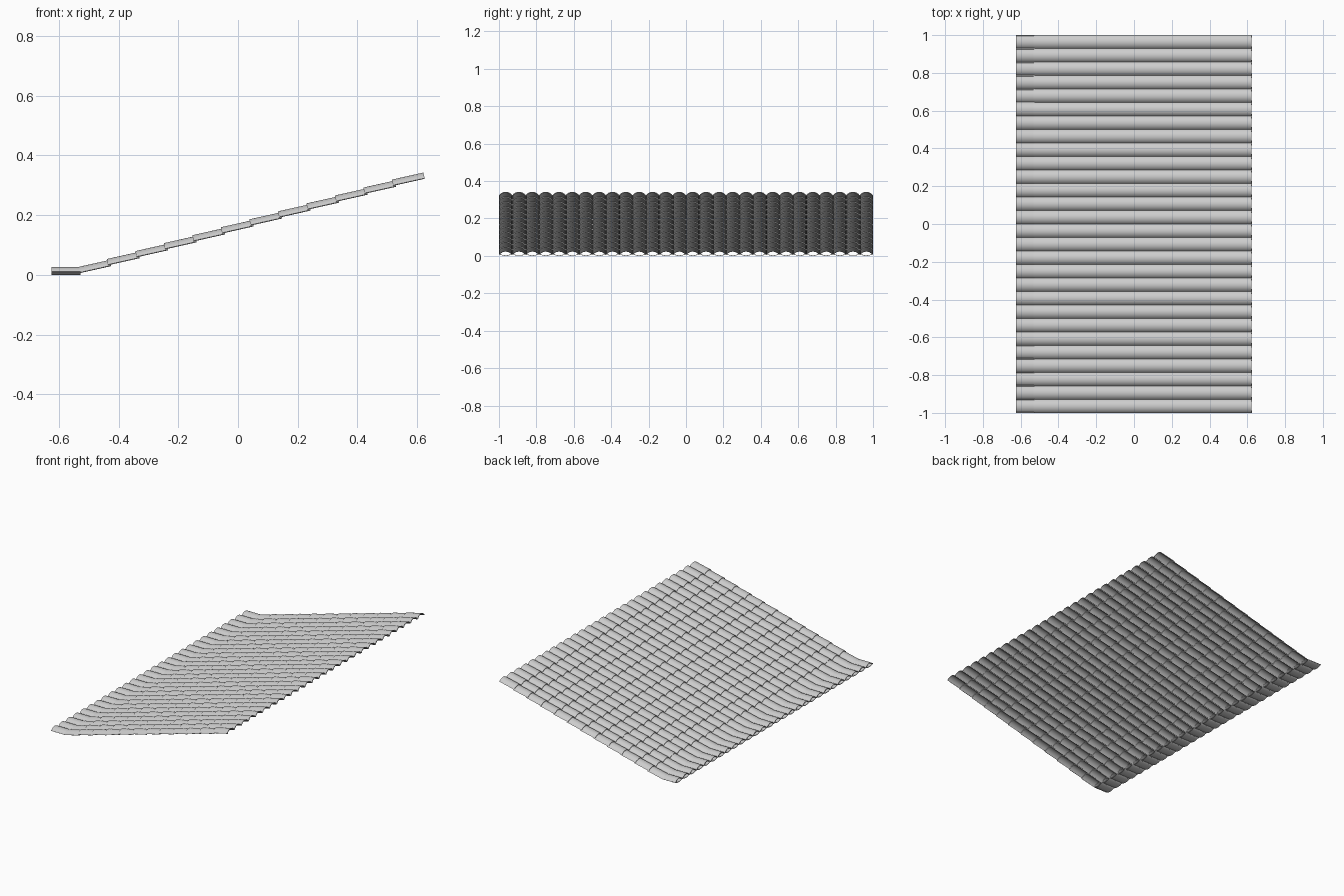
import bpy
import bmesh
import math

cube = bpy.data.objects.get("Cube")
if cube:
    bpy.data.objects.remove(cube, do_unlink=True)

COLUMNS = 28
WIDTH = 2.0 / COLUMNS
ROWS = 12
PITCH = 0.0955
RISE = 0.0266
TILT = 0.22
HEIGHT = 0.019

clay = bpy.data.materials.new("light_grey_tile")
clay.use_nodes = True
colour = (0.6, 0.6, 0.6, 1)
clay.diffuse_color = colour
clay.node_tree.nodes["Principled BSDF"].inputs["Base Color"].default_value = colour


def arch_profile(height, thickness, segments=10):
    """Closed cross-section of a barrel tile, standing on zero."""
    half = WIDTH / 2
    radius = (half * half + height * height) / (2 * height)
    spread = math.asin(half / radius)
    angles = [spread * (2 * k / segments - 1) for k in range(segments + 1)]

    def arc(r):
        return [(r * math.sin(a), r * math.cos(a) + height - radius) for a in angles]

    return arc(radius), arc(radius - thickness)


def tile_mesh(name, length, height, thickness, flip=False):
    outer, inner = arch_profile(height, thickness)
    loop = outer + inner[::-1]
    n = len(outer)
    bm = bmesh.new()
    rings = []
    for x in (0, length):
        rings.append([bm.verts.new((x, y, height - z if flip else z)) for y, z in loop])
    a, b = rings
    # Long sides of the tile
    for i in range(len(loop)):
        j = (i + 1) % len(loop)
        bm.faces.new((a[i], a[j], b[j], b[i]))
    # End caps as strips between the two arcs
    for ring in rings:
        for i in range(n - 1):
            bm.faces.new((ring[i], ring[i + 1], ring[-2 - i], ring[-1 - i]))
    bmesh.ops.recalc_face_normals(bm, faces=bm.faces)
    mesh = bpy.data.meshes.new(name)
    bm.to_mesh(mesh)
    bm.free()
    mesh.materials.append(clay)
    return mesh


def add_row(name, mesh, x, z, tilt=0.0):
    """One course of tiles running along y."""
    row = bpy.data.objects.new(name, mesh)
    bpy.context.collection.objects.link(row)
    row.location = (x, -1 + WIDTH / 2, z)
    row.rotation_euler = (0, -tilt, 0)
    array = row.modifiers.new("columns", "ARRAY")
    array.count = COLUMNS
    array.use_relative_offset = False
    array.use_constant_offset = True
    array.constant_offset_displace = (0, WIDTH, 0)
    return row


# Flat eaves: upturned pans below, barrel tiles above
pan = tile_mesh("pan_tile", 0.097, 0.011, 0.003, flip=True)
eave = tile_mesh("eave_tile", 0.1, HEIGHT, 0.004)
rows = [
    add_row("eave_pan_row", pan, -0.625, 0),
    add_row("eave_tile_row", eave, -0.625, 0.008),
]

# Sloping courses, each overlapping the one below
barrel = tile_mesh("barrel_tile", 0.108, HEIGHT, 0.004)
for i in range(ROWS):
    rows.append(add_row(f"roof_tile_row_{i + 1}", barrel,
                        -0.531 + i * PITCH, 0.008 + i * RISE, TILT))

# Smooth curves with crisp rims
for row in (rows[0], rows[1], rows[2]):
    bpy.ops.object.select_all(action="DESELECT")
    row.select_set(True)
    bpy.context.view_layer.objects.active = row
    bpy.ops.object.shade_smooth_by_angle(angle=math.radians(35))
